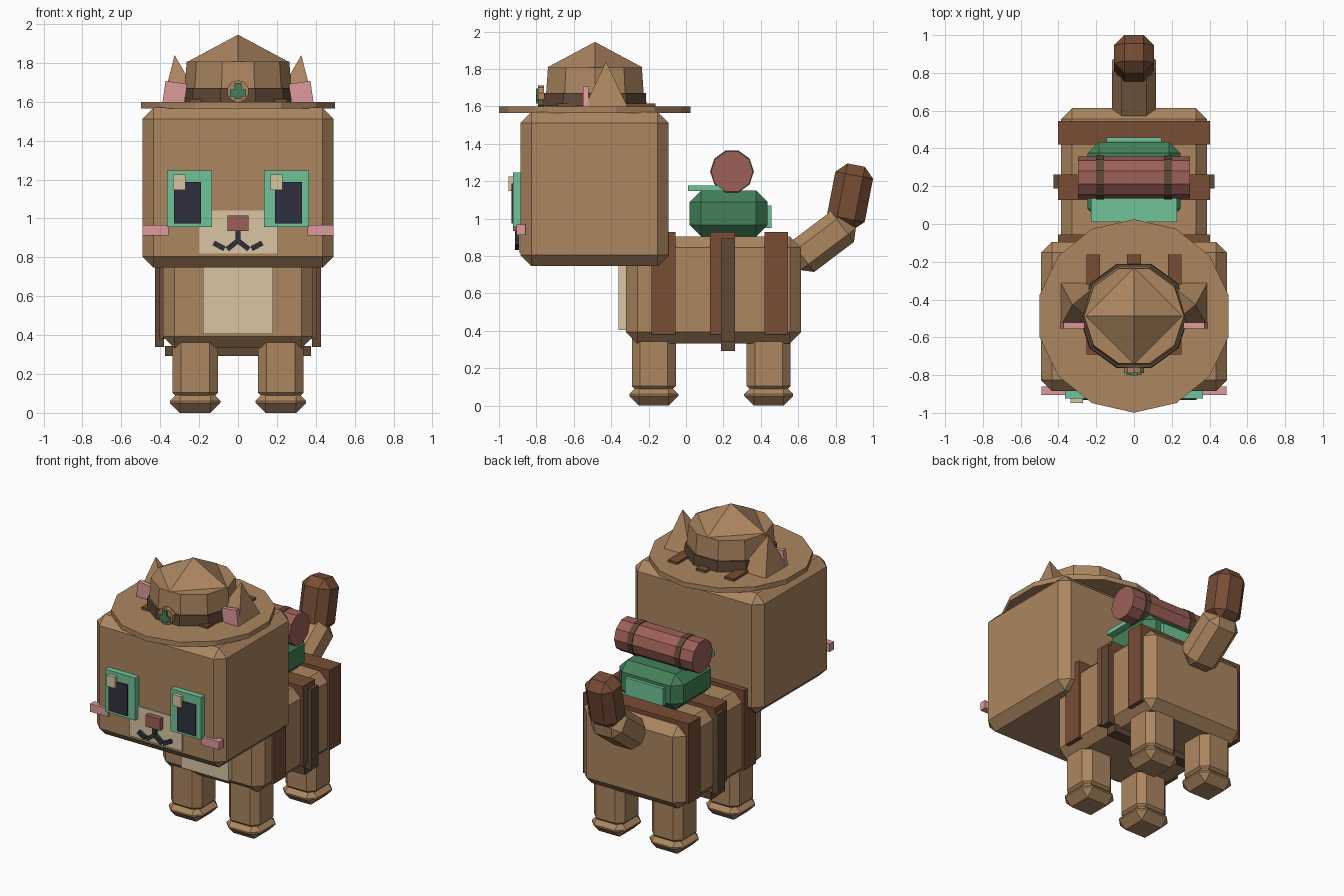
import bpy, bmesh, math
from mathutils import Matrix, Vector

if "Cube" in bpy.data.objects:
    bpy.data.objects.remove(bpy.data.objects["Cube"])


def material(name, hex_code):
    def lin(c):
        return c / 12.92 if c <= 0.04045 else ((c + 0.055) / 1.055) ** 2.4
    m = bpy.data.materials.new(name)
    m.diffuse_color = [lin(int(hex_code[i:i + 2], 16) / 255) for i in (0, 2, 4)] + [1]
    m.use_nodes = True
    m.node_tree.nodes["Principled BSDF"].inputs["Base Color"].default_value = m.diffuse_color
    return m


TAN = material("tan fur", "AC8660")
CREAM = material("cream", "D9C6A4")
BROWN = material("strap brown", "774D35")
DARK = material("dark brown", "5F4835")
MINT = material("light green", "70C498")
GREEN = material("dark green", "438058")
RED = material("dull red", "9C6056")
PINK = material("pink", "DF9A9A")
BLACK = material("near black", "30303F")


def finish(name, bm, mat, loc, rot):
    bmesh.ops.recalc_face_normals(bm, faces=bm.faces)
    me = bpy.data.meshes.new(name)
    bm.to_mesh(me)
    bm.free()
    me.materials.append(mat)
    ob = bpy.data.objects.new(name, me)
    ob.location = loc
    ob.rotation_euler = [math.radians(a) for a in rot]
    bpy.context.collection.objects.link(ob)
    return ob


def box(name, mat, loc, size, bevel=0, rot=(0, 0, 0)):
    """Box by centre and size, with an optional flat chamfer."""
    bm = bmesh.new()
    bmesh.ops.create_cube(bm, size=1, matrix=Matrix.Diagonal((*size, 1)))
    if bevel:
        bmesh.ops.bevel(bm, geom=bm.edges[:], offset=bevel, segments=1,
                        profile=0.5, affect='EDGES')
    return finish(name, bm, mat, loc, rot)


def span(name, mat, x, y, z, bevel=0):
    """Box by its ranges on the three axes."""
    r = (x, y, z)
    return box(name, mat, [(a + b) / 2 for a, b in r], [b - a for a, b in r], bevel)


def cone(name, mat, loc, sides, r1, r2, depth, rot=(0, 0, 0)):
    bm = bmesh.new()
    bmesh.ops.create_cone(bm, cap_ends=True, segments=sides, radius1=r1,
                          radius2=r2, depth=depth)
    return finish(name, bm, mat, loc, rot)


# Head and body
span("head", TAN, (-.492, .492), (-.885, -.094), (.747, 1.57), .058)
span("body", TAN, (-.387, .387), (-.32, .615), (.333, .905), .06)
span("belly_patch", CREAM, (-.18, .18), (-.362, -.30), (.405, .80))

# Face
span("muzzle", CREAM, (-.2, .2), (-.892, -.87), (.82, 1.04))
span("nose", RED, (-.055, .055), (-.925, -.88), (.935, 1.015))
span("mouth_line", BLACK, (-.014, .014), (-.915, -.885), (.87, .94))
for s, side in ((-1, "left"), (1, "right")):
    box("mouth_inner_" + side, BLACK, (s * .03, -.9, .862), (.065, .03, .026), 0, (0, s * 38, 0))
    box("mouth_outer_" + side, BLACK, (s * .097, -.9, .859), (.062, .03, .026), 0, (0, -s * 28, 0))
    c = s * .25
    span("eye_" + side, MINT, (c - .115, c + .115), (-.925, -.87), (.955, 1.247))
    c = s * .26
    span("pupil_" + side, BLACK, (c - .07, c + .07), (-.933, -.92), (.973, 1.187))
    c = -.303 if s < 0 else .198
    span("eye_glint_" + side, CREAM, (c - .032, c + .032), (-.948, -.92), (1.147, 1.225))
    box("cheek_" + side, PINK, (s * .424, -.882, .94), (.134, .046, .055))

    # Ears: four-sided, tips leaning outwards
    bm = bmesh.new()
    base = [bm.verts.new((s * x, y, 1.55)) for x, y in
            ((.155, -.565), (.40, -.565), (.40, -.29), (.155, -.29))]
    tip = bm.verts.new((s * .326, -.428, 1.84))
    bm.faces.new(base)
    for i in range(4):
        bm.faces.new((base[i], base[(i + 1) % 4], tip))
    finish("ear_" + side, bm, TAN, (0, 0, 0), (0, 0, 0))
    box("inner_ear_" + side, PINK, (s * .325, -.537, 1.645), (.112, .03, .11), 0, (0, -s * 8, 0))

# Hat
HY = -.487
cone("hat_brim", TAN, (0, HY, 1.582), 14, .512, .512, .034)
cone("hat_crown", TAN, (0, HY, 1.70), 10, .28, .264, .216, (0, 0, 90))
cone("hat_band", DARK, (0, HY, 1.637), 10, .29, .286, .07, (0, 0, 90))
cone("hat_peak", TAN, (0, HY, 1.876), 4, .258, 0, .138)
for x in (-.215, 0, .215):
    span("hat_tab", BROWN, (x - .036, x + .036), (-.69, -.162), (1.59, 1.615))
cone("badge", TAN, (0, -.775, 1.655), 10, .057, .057, .03, (90, 0, 0))
span("badge_cross_upright", GREEN, (-.018, .018), (-.802, -.78), (1.615, 1.697))
span("badge_cross_bar", GREEN, (-.04, .04), (-.800, -.78), (1.628, 1.662))

# Legs and paws
for s, side in ((-1, "left"), (1, "right")):
    for y, end in ((-.172, "front"), (.442, "back")):
        span(f"{end}_{side}_leg", TAN, (s * .22 - .118, s * .22 + .118),
             (y - .118, y + .118), (.06, .42), .045)
        box(f"{end}_{side}_paw", TAN, (s * .22, y, .057), (.262, .262, .114), .052)

# Harness straps and girth belt
for y0, y1 in ((-.185, -.055), (.128, .262), (.42, .546)):
    span("strap", BROWN, (-.403, .403), (y0, y1), (.38, .93))
for s in (-1, 1):
    span("girth_side", DARK, sorted((s * .38, s * .427)), (.187, .262), (.34, .895))
span("girth_bottom", DARK, (-.375, .375), (.187, .262), (.293, .345))

# Backpack and bedroll
span("pack", GREEN, (-.245, .245), (.02, .435), (.905, 1.15), .06)
span("pack_flap", MINT, (-.228, .228), (.01, .25), (1.148, 1.177))
span("pack_pocket", MINT, (-.145, .145), (.42, .457), (.95, 1.07))
cone("bedroll", RED, (0, .246, 1.252), 10, .112, .112, .594, (0, 90, 0))
for x in (-.18, .18):
    cone("bedroll_tie", DARK, (x, .246, 1.252), 10, .117, .117, .04, (0, 90, 0))

# Tail
box("tail_base", TAN, (0, .73, .877), (.235, .37, .205), .052, (37, 0, 0))
box("tail_tip", BROWN, (0, .877, 1.117), (.213, .205, .345), .055, (-11, 0, 0))
